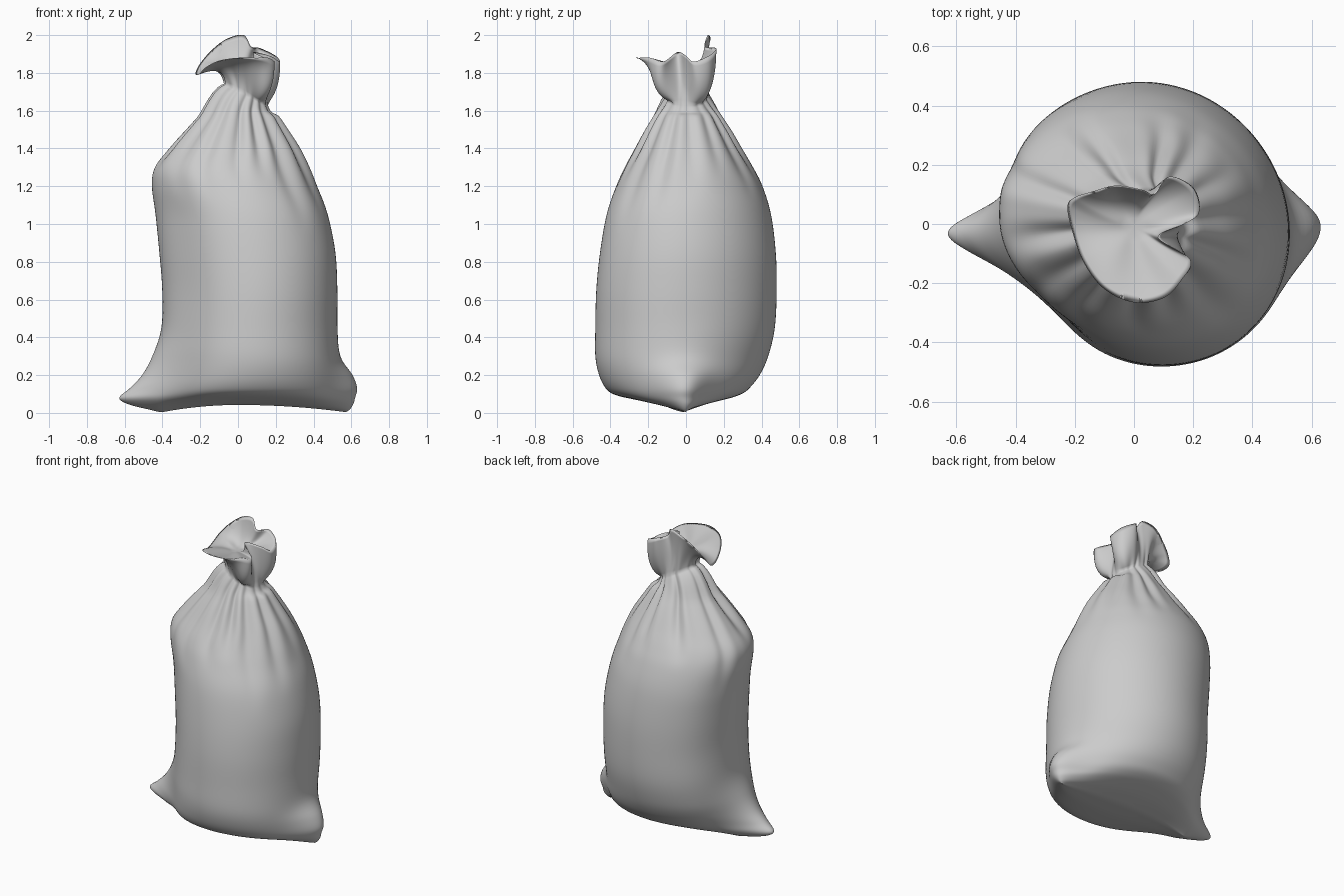
import bpy, bmesh, math
from mathutils import Vector

if "Cube" in bpy.data.objects:
    bpy.data.objects.remove(bpy.data.objects["Cube"])

N = 180  # points around each ring

# z, x min, x max, y min, y max, left ear, right ear
ROWS = [
    (0.000, -0.38, 0.53, -0.03, 0.00, 0.02, 0.04),
    (0.015, -0.40, 0.53, -0.17, 0.12, 0.06, 0.06),
    (0.045, -0.41, 0.53, -0.29, 0.22, 0.17, 0.08),
    (0.080, -0.41, 0.53, -0.37, 0.28, 0.22, 0.09),
    (0.130, -0.41, 0.53, -0.425, 0.335, 0.165, 0.10),
    (0.200, -0.41, 0.53, -0.46, 0.39, 0.10, 0.075),
    (0.300, -0.41, 0.525, -0.48, 0.435, 0.045, 0.015),
    (0.450, -0.405, 0.525, -0.48, 0.47, 0, 0),
    (0.650, -0.40, 0.525, -0.475, 0.48, 0, 0),
    (0.850, -0.415, 0.515, -0.455, 0.475, 0, 0),
    (1.050, -0.435, 0.475, -0.42, 0.45, 0, 0),
    (1.200, -0.455, 0.42, -0.37, 0.405, 0, 0),
    (1.300, -0.44, 0.38, -0.325, 0.355, 0, 0),
    (1.400, -0.365, 0.33, -0.27, 0.295, 0, 0),
    (1.500, -0.275, 0.265, -0.215, 0.235, 0, 0),
    (1.600, -0.18, 0.20, -0.155, 0.17, 0, 0),
    (1.690, -0.075, 0.16, -0.11, 0.12, 0, 0),
]

# pleats: angle in degrees, depth, width in degrees, lowest z
PLEATS = [(3, .05, 7, 1.1), (30, .05, 6, 1.2), (52, .08, 6, 1.1), (70, .10, 5, 1.2),
          (108, .13, 6, 1.2), (155, .07, 6, 1.0), (190, .15, 8, 1.25), (222, .06, 7, 1.1),
          (246, .07, 6, 1.1), (272, .10, 5, 1.15), (292, .10, 5, 1.2),
          (312, .08, 7, .9), (338, .07, 6, 1.0)]

# rim of the open mouth, one point every 20 degrees
LIP = [(.17, 0, 1.89), (.22, .04, 1.86), (.20, .12, 1.89), (.12, .16, 1.93),
       (.07, .10, 1.94), (.03, .115, 2.0), (-.06, .13, 1.98), (-.14, .11, 1.92),
       (-.20, .09, 1.85), (-.225, .06, 1.80), (-.21, -.02, 1.79), (-.17, -.13, 1.83),
       (-.10, -.22, 1.865), (0, -.265, 1.88), (.10, -.25, 1.88), (.16, -.19, 1.88),
       (.19, -.12, 1.86), (.08, -.045, 1.91)]


def catmull(pts, u, cyclic=False):
    n = len(pts)
    i = int(math.floor(u))
    if not cyclic:
        i = min(i, n - 2)
    t = u - i
    pick = lambda k: pts[k % n] if cyclic else pts[max(0, min(n - 1, k))]
    a, b, c, d = (pick(i + k) for k in (-1, 0, 1, 2))
    return [0.5 * (2 * q + (r - p) * t + (2 * p - 5 * q + 4 * r - s) * t * t
                   + (3 * q - p - 3 * r + s) * t ** 3) for p, q, r, s in zip(a, b, c, d)]


def bump(th, deg, width):
    d = (math.degrees(th) - deg + 180) % 360 - 180
    return math.exp(-(d / width) ** 2)


def smooth(a, b, x):
    t = max(0, min(1, (x - a) / (b - a)))
    return t * t * (3 - 2 * t)


def body_point(row, th):
    z, x0, x1, y0, y1, el, er = row
    cx, cy = (x0 + x1) / 2, (y0 + y1) / 2
    # slightly lopsided cross-section
    full = 1 - smooth(1.0, 1.4, z)
    r = 1 + full * (0.02 * bump(th, 135, 22) - 0.05 * bump(th, 218, 22))
    for deg, depth, w, low in PLEATS:
        win = smooth(low, 1.56, z) * (1 - 0.4 * smooth(1.58, 1.69, z))
        drift = 5 * math.sin(deg) * (1.6 - z)
        r -= depth * win * (bump(th, deg + drift, w)
                            - 0.3 * bump(th, deg + drift + 2 * w, w))
    x = cx + (x1 - x0) / 2 * math.cos(th) * r
    y = cy + (y1 - y0) / 2 * math.sin(th) * r
    x -= 0.07 * y * full * smooth(0.05, 0.3, z)
    # pinched bottom corners
    left, right = bump(th, 179, 24), bump(th, 1, 20)
    x += er * right - el * left
    y += (-0.01 - y) * 0.25 * min(1, el * 5) * left + 0.03 * min(1, er * 10) * right
    # bottom seam arches up between the corners
    arch = 0.042 * max(0, 1 - (x / (0.6 if x > 0 else 0.42)) ** 2)
    z += arch * (1 - smooth(0.0, 0.13, z))
    # the tied neck sits higher on the left
    z -= 0.5 * (x - 0.03) * smooth(1.56, 1.69, row[0])
    return Vector((x, y, max(0, z)))


def bezier(a, b, c, t):
    return a * (1 - t) ** 2 + b * 2 * t * (1 - t) + c * t * t


angles = [2 * math.pi * k / N for k in range(N)]
rings = []

# sack body
BODY_STEPS = (len(ROWS) - 1) * 5
for s in range(BODY_STEPS + 1):
    row = catmull(ROWS, s / 5)
    rings.append([body_point(row, th) for th in angles])

# gathered mouth: outer ruffle, then the inside of the mouth
neck = rings[-1]
lip = [Vector(catmull(LIP, k * len(LIP) / N, True)) for k in range(N)]
outer, inner = [], []
for k, th in enumerate(angles):
    lobe = bump(th, 35, 30) + bump(th, 308, 26)
    rad = 0.105 + 0.14 * lobe + 0.012 * math.sin(7 * th)
    outer.append(Vector((0.02 + rad * math.cos(th), rad * math.sin(th),
                         1.85 - 0.16 * min(1, lobe))))
    q = lip[k]
    inner.append(Vector((q.x * 0.3 + 0.07 * math.cos(th), q.y * 0.3 + 0.07 * math.sin(th) - 0.01,
                         1.855 - 0.03 * bump(th, 90, 50) + 0.01 * math.sin(5 * th))))
for s in range(1, 13):
    rings.append([bezier(neck[k], outer[k], lip[k], s / 12) for k in range(N)])
centre = Vector((0.0, -0.01, 1.825))
flat = [Vector((0.03 * math.cos(th), -0.01 + 0.03 * math.sin(th), 1.825)) for th in angles]
for s in range(1, 13):
    rings.append([bezier(lip[k], inner[k], flat[k], s / 12) for k in range(N)])

# build the skin
bm = bmesh.new()
grid = [[bm.verts.new(p) for p in ring] for ring in rings]
for a, b in zip(grid, grid[1:]):
    for k in range(N):
        j = (k + 1) % N
        bm.faces.new((a[k], a[j], b[j], b[k]))
# zip the bottom seam shut and close the inside of the mouth
bottom, top = grid[0], bm.verts.new(centre)
h = N // 2
bm.faces.new((bottom[0], bottom[N - 1], bottom[1]))
bm.faces.new((bottom[h], bottom[h - 1], bottom[h + 1]))
for k in range(1, h - 1):
    bm.faces.new((bottom[k], bottom[N - k], bottom[N - k - 1], bottom[k + 1]))
for k in range(N):
    bm.faces.new((grid[-1][k], grid[-1][(k + 1) % N], top))
bmesh.ops.recalc_face_normals(bm, faces=bm.faces)

mesh = bpy.data.meshes.new("tied_sack")
bm.to_mesh(mesh)
bm.free()
for p in mesh.polygons:
    p.use_smooth = True
sack = bpy.data.objects.new("tied_sack", mesh)
bpy.context.collection.objects.link(sack)
